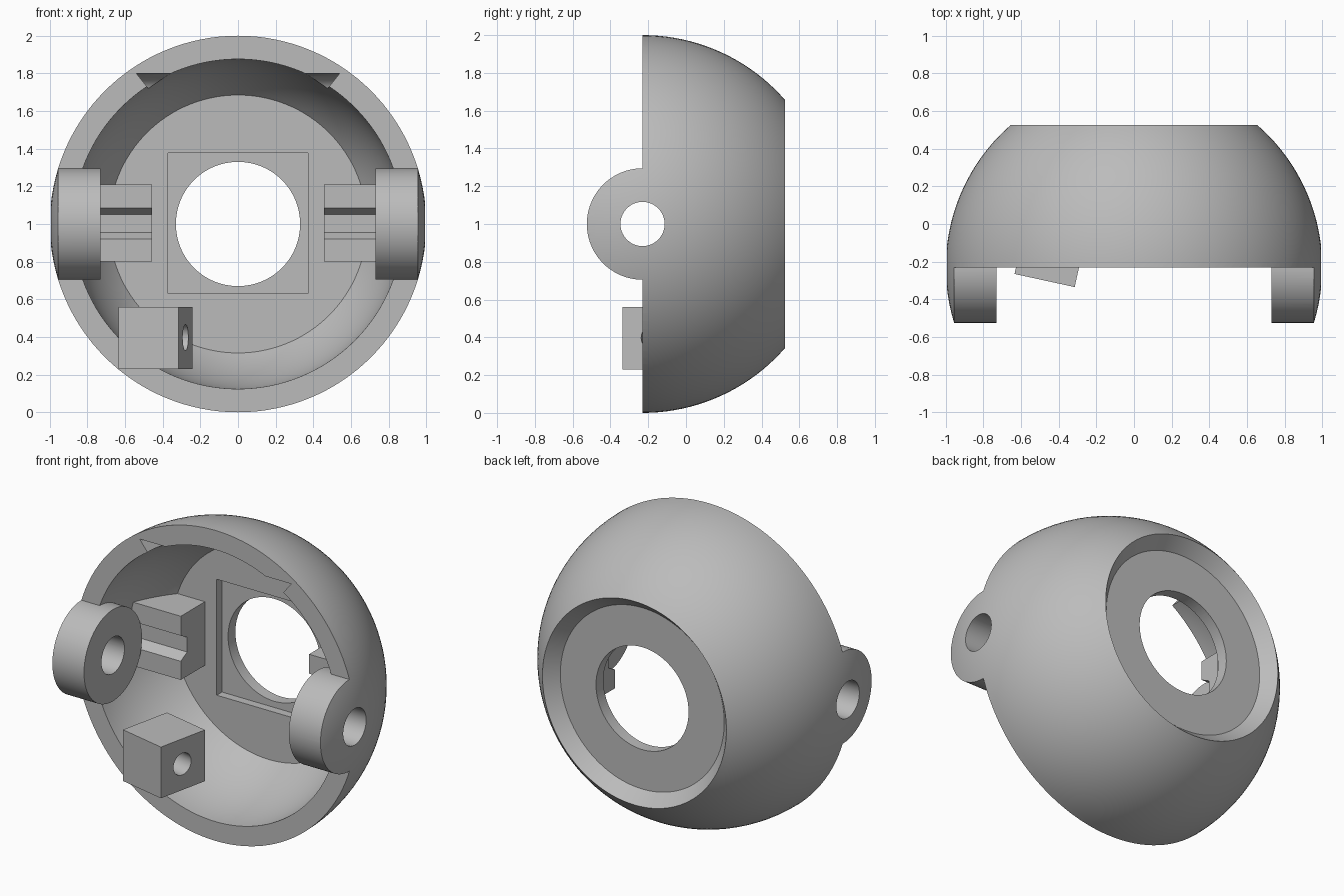
import bpy, bmesh, math
from mathutils import Matrix, Vector

if "Cube" in bpy.data.objects:
    bpy.data.objects.remove(bpy.data.objects["Cube"], do_unlink=True)

MID = Vector((0, -0.23, 1))      # centre of the ball
INNER = 0.876                    # cavity radius


def finish(name, bm):
    bmesh.ops.recalc_face_normals(bm, faces=bm.faces)
    mesh = bpy.data.meshes.new(name)
    bm.to_mesh(mesh)
    bm.free()
    ob = bpy.data.objects.new(name, mesh)
    bpy.context.collection.objects.link(ob)
    return ob


def lathe(name, profile, steps=128):
    """Turn (radius, y) points about the y axis through the ball centre."""
    bm = bmesh.new()
    vs = [bm.verts.new((r, y, MID.z)) for r, y in profile]
    edges = [bm.edges.new(pair) for pair in zip(vs, vs[1:])]
    bmesh.ops.spin(bm, geom=vs + edges, cent=MID, axis=(0, 1, 0),
                   angle=math.tau, steps=steps, use_merge=False)
    bmesh.ops.remove_doubles(bm, verts=bm.verts, dist=1e-5)
    return finish(name, bm)


def arc(radius, start, end, n):
    """Points on a ball profile, angle measured from the rim plane."""
    angles = [start + (end - start) * i / n for i in range(n + 1)]
    return [(radius * math.cos(a), MID.y + radius * math.sin(a)) for a in angles]


def rod(name, radius, start, end, segments=64):
    start, end = Vector(start), Vector(end)
    bm = bmesh.new()
    d = end - start
    m = Matrix.Translation((start + end) / 2) @ d.to_track_quat("Z", "Y").to_matrix().to_4x4()
    bmesh.ops.create_cone(bm, cap_ends=True, segments=segments, radius1=radius,
                          radius2=radius, depth=d.length, matrix=m)
    return finish(name, bm)


def box(name, lo, hi, matrix=Matrix()):
    lo, hi = Vector(lo), Vector(hi)
    bm = bmesh.new()
    m = matrix @ Matrix.Translation((lo + hi) / 2) @ Matrix.Diagonal((*(hi - lo), 1))
    bmesh.ops.create_cube(bm, size=1, matrix=m)
    return finish(name, bm)


def rail(side):
    """Block with a flared groove along x, drawn as a (y, z) outline."""
    outline = [(0.07, 0.80), (0.07, 0.92), (0.135, 0.955), (0.135, 1.05),
               (0.07, 1.085), (0.07, 1.21), (0.36, 1.21), (0.36, 0.80)]
    bm = bmesh.new()
    face = bm.faces.new([bm.verts.new((side * 0.457, y, z)) for y, z in outline])
    out = bmesh.ops.extrude_face_region(bm, geom=[face])["geom"]
    bmesh.ops.translate(bm, vec=(side * 0.6, 0, 0),
                        verts=[g for g in out if isinstance(g, bmesh.types.BMVert)])
    return finish("rail_block", bm)


def cut(target, cutter):
    mod = target.modifiers.new("cut", "BOOLEAN")
    mod.operation, mod.solver, mod.object = "DIFFERENCE", "EXACT", cutter
    bpy.ops.object.select_all(action="DESELECT")
    bpy.context.view_layer.objects.active = target
    target.select_set(True)
    bpy.ops.object.modifier_apply(modifier=mod.name)
    bpy.data.objects.remove(cutter, do_unlink=True)


# Ball with a dished, truncated back
back_angle = math.asin(0.755)
ball = arc(1.0, -math.pi / 2, 0, 32) + arc(1.0, 0, back_angle, 20)[1:]
ball[0] = (0, ball[0][1])
shell = lathe("socket_shell", ball + [(0.584, 0.445), (0, 0.445)])

# Empty space: everything ahead of the rim plus the round cavity
floor_angle = math.asin(0.546 / INNER)
void = lathe("void_cutter", [(0, -1.4), (1.3, -1.4), (1.3, MID.y)]
             + arc(INNER, 0, floor_angle, 20) + [(0, MID.y + 0.546)])

# Fittings left standing in that space: pivot ears, grooved rails, tilted lug
for side in (-1, 1):
    cut(void, rod("pivot_ear", 0.295, (side * 0.73, MID.y, 1), (side * 1.35, MID.y, 1), 96))
    cut(void, rail(side))
tilt = Matrix.Translation((-0.315, -0.335, 0)) @ Matrix.Rotation(math.radians(-12.3), 4, "Z")
cut(void, box("tilted_lug", (-0.327, 0, 0.23), (0, 0.35, 0.56), tilt))
cut(shell, void)

# Square pocket and round opening in the back plate
cut(shell, box("pocket_cutter", (-0.373, 0.2, 0.63), (0.373, 0.37, 1.377)))
cut(shell, rod("opening_cutter", 0.33, (0, 0.2, 1), (0, 0.7, 1), 96))

# Pivot pin holes and the blind hole in the lug
cut(shell, rod("pin_cutter", 0.117, (-1.2, MID.y, 1), (1.2, MID.y, 1)))
cut(shell, rod("lug_hole_cutter", 0.07, tilt @ Vector((-0.25, 0.17, 0.397)),
               tilt @ Vector((0.1, 0.17, 0.397)), 48))

# Shallow tapered relief across the top of the rim
relief = rod("relief_cutter", 0.1, (-0.5, 0, 1.7), (0.5, 0, 1.7))
for v in relief.data.vertices:
    v.co.x = math.copysign(0.54 - 0.8 * (1.8 - v.co.z), v.co.x)
    v.co.y = MID.y + v.co.y * 1.5
cut(shell, relief)

# Material and shading
grey = bpy.data.materials.new("plain_grey")
grey.use_nodes = True
colour = (0.5, 0.5, 0.5, 1)
grey.diffuse_color = colour
grey.node_tree.nodes["Principled BSDF"].inputs["Base Color"].default_value = colour
shell.data.materials.clear()
shell.data.materials.append(grey)
for p in shell.data.polygons:
    p.material_index = 0
bpy.ops.object.select_all(action="DESELECT")
bpy.context.view_layer.objects.active = shell
shell.select_set(True)
bpy.ops.object.shade_smooth_by_angle(angle=math.radians(30))
